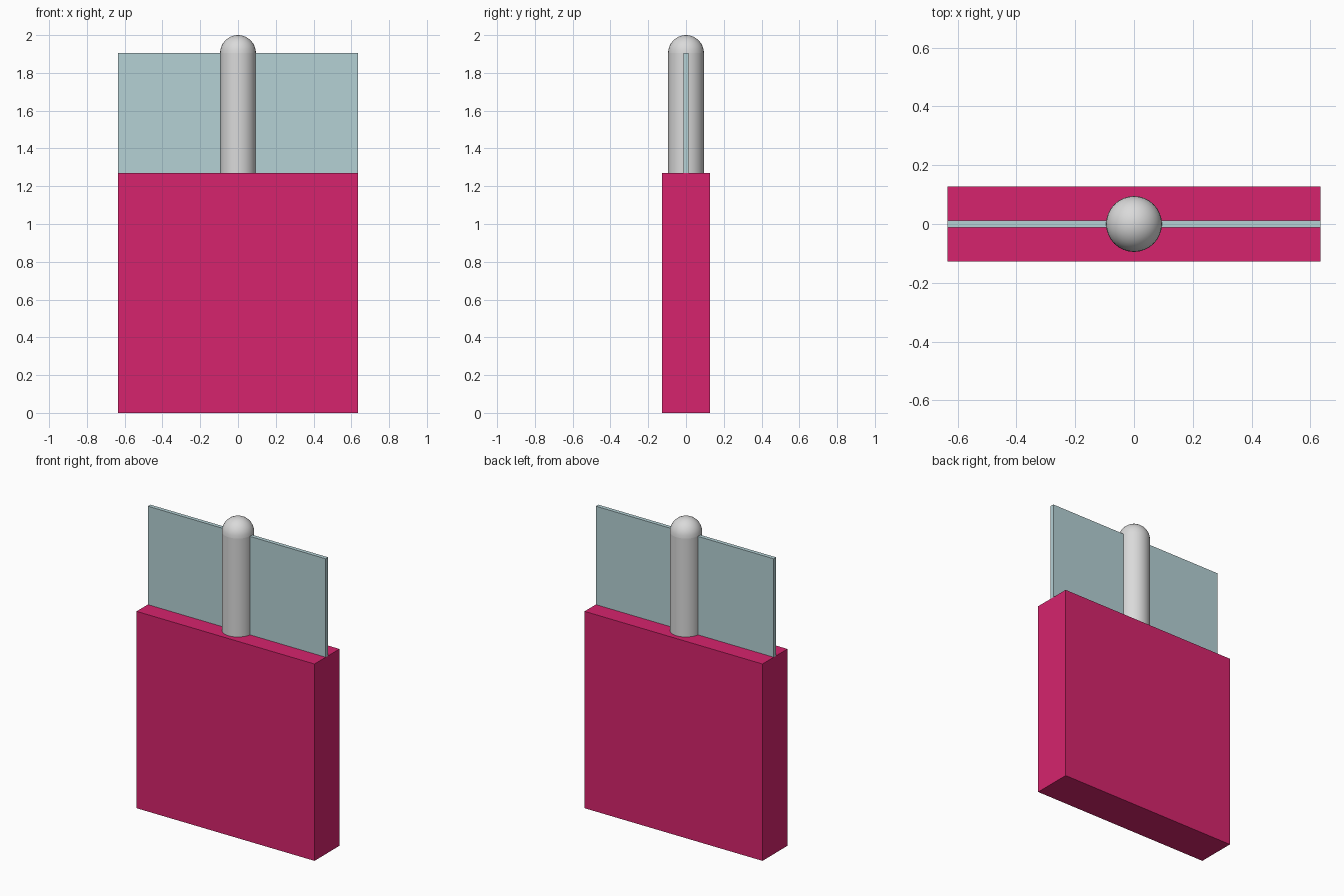
import bpy
import bmesh
import math
from mathutils import Matrix

if "Cube" in bpy.data.objects:
    bpy.data.objects.remove(bpy.data.objects["Cube"])


def material(name, srgb):
    mat = bpy.data.materials.new(name)
    lin = [((c / 255 + 0.055) / 1.055) ** 2.4 for c in srgb]
    mat.diffuse_color = (*lin, 1.0)
    mat.use_nodes = True
    mat.node_tree.nodes["Principled BSDF"].inputs["Base Color"].default_value = mat.diffuse_color
    return mat


def add_object(name, bm, mat):
    mesh = bpy.data.meshes.new(name)
    bm.to_mesh(mesh)
    bm.free()
    mesh.materials.append(mat)
    obj = bpy.data.objects.new(name, mesh)
    bpy.context.collection.objects.link(obj)
    return obj


def box(name, size, z0, mat):
    bm = bmesh.new()
    place = Matrix.Translation((0, 0, z0 + size[2] / 2)) @ Matrix.Diagonal((*size, 1))
    bmesh.ops.create_cube(bm, size=1, matrix=place)
    return add_object(name, bm, mat)


pink = material("deep pink", (214, 36, 109))
glass = material("pale blue glass", (181, 209, 213))
grey = material("light grey", (218, 218, 218))

BODY_H, PANEL_H, R = 1.27, 0.635, 0.095
TOP = BODY_H + PANEL_H

# Slab body and the thin upright panel on its top
box("body", (1.27, 0.254, BODY_H), 0, pink)
box("panel", (1.27, 0.0254, PANEL_H), BODY_H, glass)

# Round post standing through the panel
bm = bmesh.new()
bmesh.ops.create_cone(bm, cap_ends=True, segments=32, radius1=R, radius2=R,
                      depth=PANEL_H, matrix=Matrix.Translation((0, 0, BODY_H + PANEL_H / 2)))
post = add_object("post", bm, grey)

# Dome: upper half of a sphere
bm = bmesh.new()
bmesh.ops.create_uvsphere(bm, u_segments=32, v_segments=16, radius=R,
                          matrix=Matrix.Translation((0, 0, TOP)))
bmesh.ops.delete(bm, geom=[v for v in bm.verts if v.co.z < TOP - 1e-4], context='VERTS')
dome = add_object("dome_cap", bm, grey)

# Smooth the round parts, keeping the rims sharp
for obj in (post, dome):
    bpy.ops.object.select_all(action='DESELECT')
    obj.select_set(True)
    bpy.context.view_layer.objects.active = obj
    bpy.ops.object.shade_smooth_by_angle(angle=math.radians(30))
